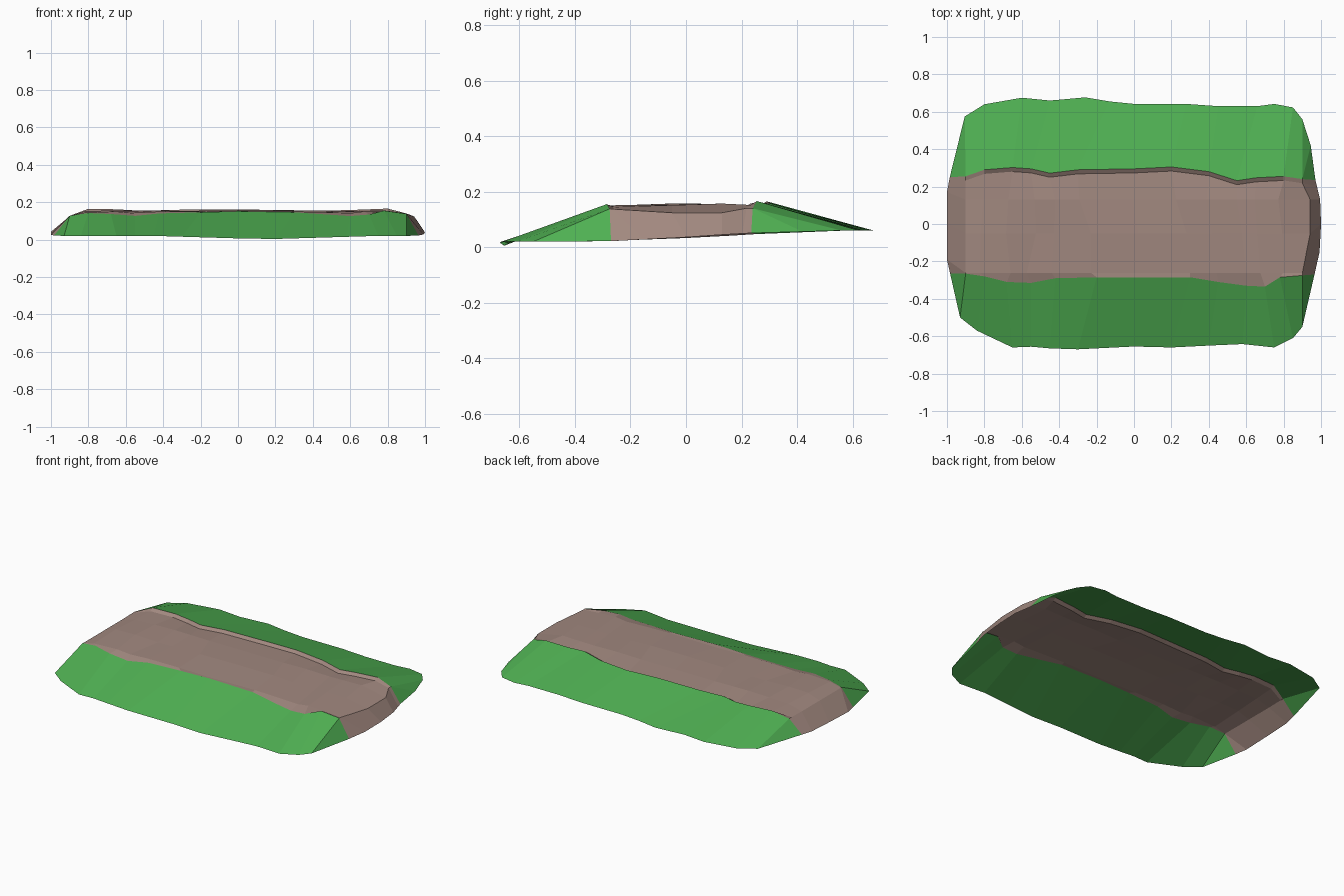
import bpy, bmesh, random
from mathutils import Vector

if "Cube" in bpy.data.objects:
    bpy.data.objects.remove(bpy.data.objects["Cube"])

random.seed(4)


def material(name, rgb):
    lin = [(c / 255 / 12.92) if c < 11 else ((c / 255 + 0.055) / 1.055) ** 2.4 for c in rgb]
    m = bpy.data.materials.new(name)
    m.diffuse_color = (*lin, 1)
    m.use_nodes = True
    m.node_tree.nodes["Principled BSDF"].inputs["Base Color"].default_value = m.diffuse_color
    return m


GRASS = material("grass green", (79, 175, 82))
EARTH = material("earth brown", (161, 136, 127))


def loft(name, rows, mat, extra=()):
    """Skin neighbouring rows of equal length, add loose polygons, face all upward."""
    bm = bmesh.new()
    grid = [[bm.verts.new(p) for p in row] for row in rows]
    for a, b in zip(grid, grid[1:]):
        for i in range(len(a) - 1):
            bm.faces.new((a[i], a[i + 1], b[i + 1], b[i]))
    for poly in extra:
        bm.faces.new([bm.verts.new(p) for p in poly])
    bmesh.ops.remove_doubles(bm, verts=bm.verts, dist=0.0005)
    bm.normal_update()
    bmesh.ops.reverse_faces(bm, faces=[f for f in bm.faces if f.normal.z < 0])
    me = bpy.data.meshes.new(name)
    bm.to_mesh(me)
    bm.free()
    me.materials.append(mat)
    ob = bpy.data.objects.new(name, me)
    bpy.context.collection.objects.link(ob)
    return ob


# Crest lines between earth and grass (x, y, z), left to right
front_rim = [(-.90, -.265, .127), (-.80, -.28, .142), (-.68, -.31, .137), (-.55, -.315, .127),
             (-.42, -.29, .14), (-.20, -.285, .146), (0, -.285, .152), (.30, -.285, .146),
             (.45, -.31, .136), (.60, -.33, .126), (.70, -.335, .134), (.78, -.285, .155),
             (.90, -.275, .138)]
back_rim = [(-.90, .255, .127), (-.80, .29, .165), (-.65, .302, .162), (-.55, .295, .156),
            (-.45, .272, .156), (-.30, .29, .16), (0, .295, .162), (.20, .305, .158),
            (.40, .28, .156), (.55, .232, .157), (.65, .247, .16), (.80, .255, .166),
            (.90, .24, .14)]

# Feet of the slopes (x, y)
front_foot = [(-.93, -.50), (-.84, -.57), (-.65, -.66), (-.55, -.656), (-.45, -.665),
              (-.30, -.67), (0, -.655), (.20, -.66), (.40, -.65), (.58, -.642), (.75, -.66),
              (.85, -.61), (.90, -.55)]
back_foot = [(-.905, .575), (-.80, .64), (-.60, .675), (-.45, .66), (-.26, .677), (-.13, .655),
             (0, .642), (.28, .642), (.45, .63), (.66, .63), (.75, .642), (.85, .623), (.90, .56)]
front_foot = [(x, y, .02 - .018 * max(0, 1 - abs(x - .15) / .6)) for x, y in front_foot]
back_foot = [(x, y, .06) for x, y in back_foot]

# Lower edges of the two end ramps, front to back
left_foot = [(-.983, -.265, .022), (-1, -.19, .026), (-1, 0, .033), (-1, .17, .042), (-.985, .25, .047)]
right_foot = [(.965, -.27, .022), (.992, -.15, .028), (1, .0, .036), (.995, .13, .045), (.97, .235, .051)]

# Grass banks with the fan-shaped corners
loft("front_grass_bank", [front_foot, front_rim], GRASS,
     [(front_foot[0], front_rim[0], left_foot[0]),
      (front_foot[-1], front_rim[-1], right_foot[0])])
back_corner = (.945, .42, .056)
loft("back_grass_bank", [back_foot, back_rim], GRASS,
     [(back_foot[0], back_rim[0], left_foot[-1]),
      (back_foot[-1], back_rim[-1], back_corner),
      (back_corner, back_rim[-1], right_foot[-1])])

# Trodden earth path: uneven cross rows between the crests, ending in ramps
path_rows = []
for i, (f, b) in enumerate(zip(front_rim, back_rim)):
    f, b = Vector(f), Vector(b)
    end = i in (0, len(front_rim) - 1)
    row = [f]
    for y, z in ((-.262, .146), (-.05, .153), (.13, .153)):
        p = f.lerp(b, (y - f.y) / (b.y - f.y))
        p.z = .125 if end else z + random.uniform(-.005, .005)
        if i == len(front_rim) - 1:
            p.x = .90 if y < -.2 else .942
            p.z = .137 if y < -.2 else .124
        elif not end:
            p.x += random.uniform(-.03, .03)
        row.append(p)
    # inner foot of the back lip
    lip = b + Vector((0, -.022, 0 if end else -.014))
    row += [lip, b]
    path_rows.append(row)


def ramp(top, foot):
    """Strip from a path end row down to its foot line."""
    low = [foot[0], Vector(foot[0]).lerp(Vector(foot[1]), .1), foot[2], foot[3],
           Vector(foot[4]).lerp(Vector(foot[3]), .3), foot[4]]
    low[1] = Vector(foot[1])
    return [(top[j], top[j + 1], low[j + 1], low[j]) for j in range(5)]


loft("earth_path", path_rows, EARTH,
     ramp(path_rows[0], left_foot) + ramp(path_rows[-1], right_foot))
